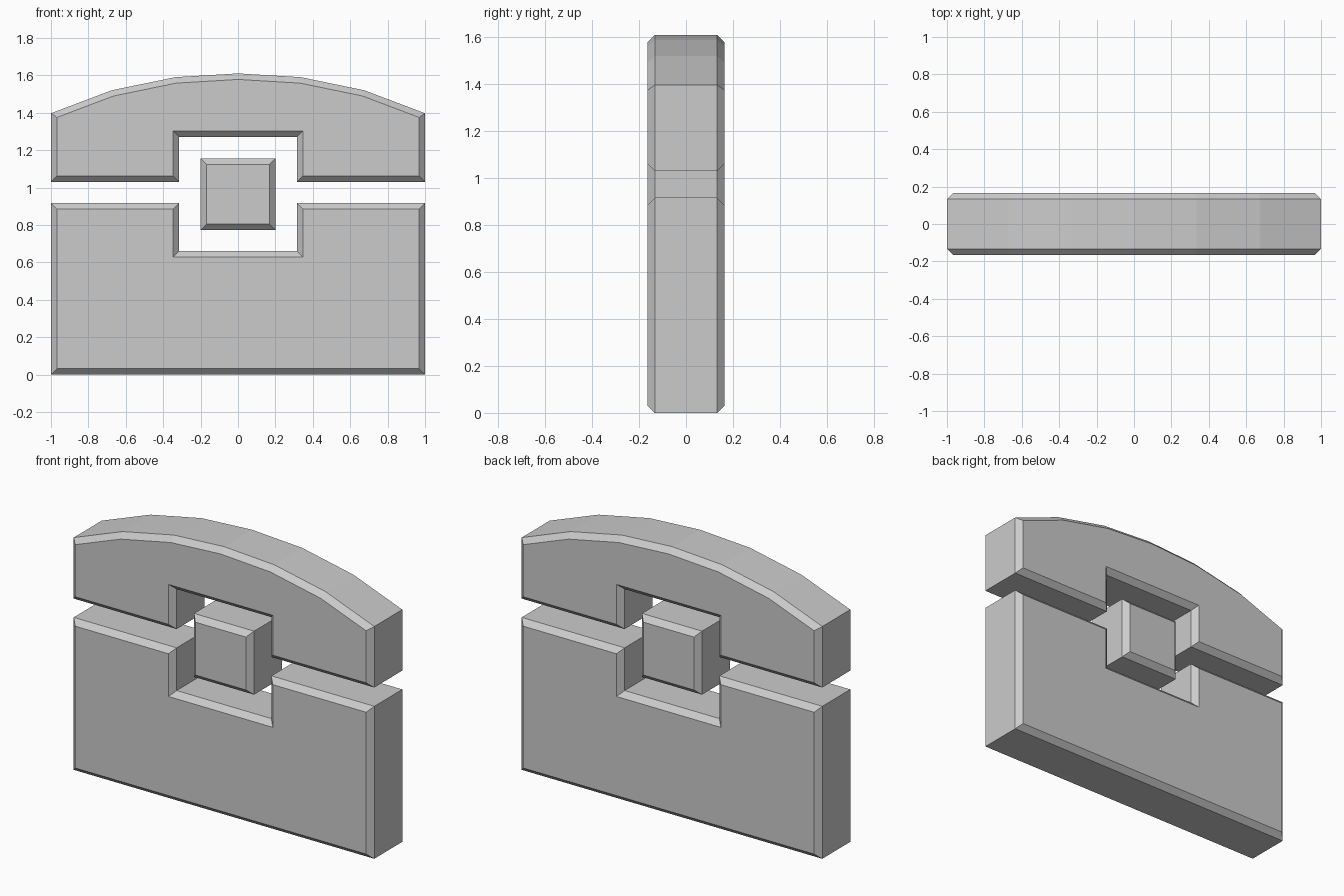
import bpy, bmesh
from mathutils import Vector

if "Cube" in bpy.data.objects:
    bpy.data.objects.remove(bpy.data.objects["Cube"])

HALF_DEPTH, CHAMFER = 0.165, 0.032


def inset(points, d):
    """Mitred inward offset of a counter-clockwise outline."""
    out = []
    for i, p in enumerate(points):
        a = (p - points[i - 1]).normalized()
        b = (points[(i + 1) % len(points)] - p).normalized()
        na, nb = Vector((-a.y, a.x)), Vector((-b.y, b.x))
        out.append(p + (na + nb) * d / (1 + na.dot(nb)))
    return out


def plate(name, right_half):
    """Mirror a right-half outline (bottom to top) and make a chamfered slab."""
    left = [(-x, z) for x, z in reversed(right_half) if x > 0]
    outer = [Vector(p) for p in right_half + left]
    inner = inset(outer, CHAMFER)
    bm = bmesh.new()
    rings = []
    for pts, y in ((inner, -HALF_DEPTH), (outer, CHAMFER - HALF_DEPTH),
                   (outer, HALF_DEPTH - CHAMFER), (inner, HALF_DEPTH)):
        rings.append([bm.verts.new((p.x, y, p.y)) for p in pts])
    n = len(outer)
    for r, s in zip(rings, rings[1:]):
        for i in range(n):
            j = (i + 1) % n
            bm.faces.new((r[i], s[i], s[j], r[j]))
    bm.faces.new(rings[0])
    bm.faces.new(rings[-1][::-1])
    bmesh.ops.recalc_face_normals(bm, faces=bm.faces)
    mesh = bpy.data.meshes.new(name)
    bm.to_mesh(mesh)
    bm.free()
    bpy.context.collection.objects.link(bpy.data.objects.new(name, mesh))


# Lower box with a notch in its top edge
plate("chest_base", [(1, 0), (1, 0.917), (0.315, 0.917), (0.315, 0.66)])

# Arched lid with a notch in its bottom edge
plate("chest_lid", [(0.315, 1.27), (0.315, 1.03), (1, 1.03), (1, 1.397),
                    (0.675, 1.52), (0.335, 1.59), (0, 1.61)])

# Square lock floating between the notches
plate("lock", [(0.2, 0.773), (0.2, 1.155)])
